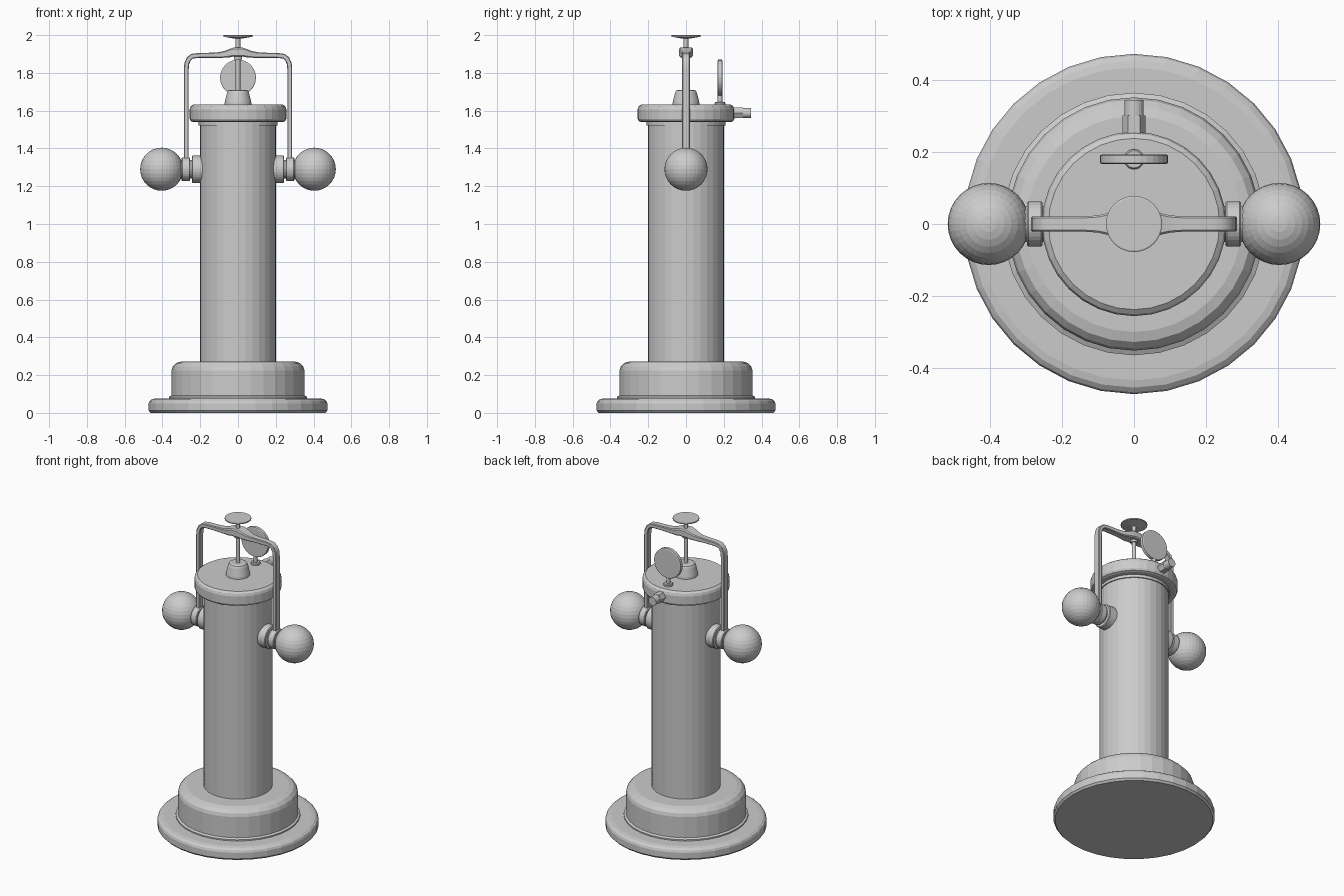
import bpy, bmesh
from math import pi, sin, cos
from mathutils import Matrix, Vector

if "Cube" in bpy.data.objects:
    bpy.data.objects.remove(bpy.data.objects["Cube"])


def finish(name, bm, matrix=None, angle=None):
    bmesh.ops.recalc_face_normals(bm, faces=bm.faces)
    if matrix:
        bm.transform(matrix)
    me = bpy.data.meshes.new(name)
    bm.to_mesh(me)
    bm.free()
    ob = bpy.data.objects.new(name, me)
    bpy.context.collection.objects.link(ob)
    if angle:
        bpy.context.view_layer.objects.active = ob
        ob.select_set(True)
        bpy.ops.object.shade_smooth_by_angle(angle=angle)
        ob.select_set(False)
    return ob


def skin(bm, rings):
    # bridge consecutive closed rings and cap both ends
    vs = [[bm.verts.new(p) for p in r] for r in rings]
    n = len(vs[0])
    for a, b in zip(vs, vs[1:]):
        for i in range(n):
            bm.faces.new((a[i], a[(i + 1) % n], b[(i + 1) % n], b[i]))
    bm.faces.new(vs[0])
    bm.faces.new(vs[-1])


def lathe(name, profile, sides=32, matrix=None):
    bm = bmesh.new()
    skin(bm, [[(r * cos(2 * pi * i / sides), r * sin(2 * pi * i / sides), z)
               for i in range(sides)] for r, z in profile])
    return finish(name, bm, matrix)


# stepped base
lathe("base_flange", [(.462, 0), (.473, .012), (.473, .05), (.468, .063),
                      (.455, .073), (.435, .077)])
lathe("base_drum", [(.365, .07), (.365, .085), (.352, .092), (.352, .225), (.346, .245),
                    (.328, .264), (.30, .272)])

# column and cap
lathe("column", [(.202, .26), (.202, 1.56)])
lathe("column_neck_ring", [(.209, 1.522), (.209, 1.55)])
lathe("cap", [(.238, 1.54), (.25, 1.545), (.256, 1.557), (.256, 1.607),
              (.251, 1.622), (.238, 1.632)])

# gland, spindle and handwheel
lathe("gland", [(.072, 1.62), (.07, 1.645), (.058, 1.695), (.052, 1.706), (.04, 1.71)])
lathe("spindle", [(.012, 1.69), (.012, 1.99)], 16)
lathe("handwheel", [(.02, 1.982), (.05, 1.987), (.078, 1.991), (.078, 1.998), (.074, 2.0)])
lathe("spindle_nut", [(.022, 1.872), (.022, 1.90)], 16)

# yoke: chamfered section swept along a rounded arch: x, z, half width, half thickness
half = [(.274, 1.27, .021, .013), (.274, 1.82, .021, .013), (.271, 1.85, .021, .013),
        (.260, 1.875, .021, .013), (.243, 1.888, .021, .013), (.215, 1.892, .021, .013),
        (.14, 1.893, .021, .014), (.10, 1.894, .024, .016), (.07, 1.899, .031, .018),
        (.048, 1.904, .036, .022), (.025, 1.91, .038, .024)]
path = half + [(-x, z, w, t) for x, z, w, t in reversed(half)]
rings = []
for i, (x, z, w, t) in enumerate(path):
    a, b = path[max(i - 1, 0)], path[min(i + 1, len(path) - 1)]
    d = Vector((b[0] - a[0], 0, b[1] - a[1])).normalized()
    if .01 < abs(x) < .2:
        d = Vector((-1, 0, 0))
    n = Vector((d.z, 0, -d.x))
    c = .3 * t
    sec = [(w, t - c), (w - c, t), (c - w, t), (-w, t - c),
           (-w, c - t), (c - w, -t), (w - c, -t), (w, c - t)]
    rings.append([Vector((x, u, z)) + n * v for u, v in sec])
bm = bmesh.new()
skin(bm, rings)
finish("yoke", bm, angle=pi / 6)

# side trunnions and ball weights
for side, s in (("right", 1), ("left", -1)):
    m = Matrix.Translation((0, 0, 1.29)) @ Matrix.Rotation(s * pi / 2, 4, 'Y')
    lathe(side + "_boss", [(.072, .17), (.072, .24), (.068, .244)], 32, m)
    lathe(side + "_pin", [(.05, .2), (.05, .31)], 32, m)
    lathe(side + "_collar", [(.059, .254), (.063, .258), (.063, .294), (.059, .298)], 32, m)
    bm = bmesh.new()
    bmesh.ops.create_uvsphere(bm, u_segments=32, v_segments=16, radius=.114)
    finish(side + "_ball", bm, Matrix.Translation((s * .404, 0, 1.29)))

# round gauge on a short stem
lathe("gauge_foot", [(.028, 1.625), (.028, 1.641), (.024, 1.646)], 24,
      Matrix.Translation((0, .18, 0)))
lathe("gauge_stem", [(.012, 1.63), (.012, 1.70)], 16, Matrix.Translation((0, .18, 0)))
lathe("gauge_dial", [(.09, -.013), (.095, -.01), (.095, .01), (.09, .013)], 32,
      Matrix.Translation((0, .18, 1.775)) @ Matrix.Rotation(-pi / 2, 4, 'X'))

# rear outlet: hex nut and pipe stub
m = Matrix.Translation((0, 0, 1.588)) @ Matrix.Rotation(-pi / 2, 4, 'X')
lathe("outlet_nut", [(.032, .24), (.032, .302)], 6, m)
lathe("outlet_pipe", [(.027, .29), (.027, .345)], 24, m)
